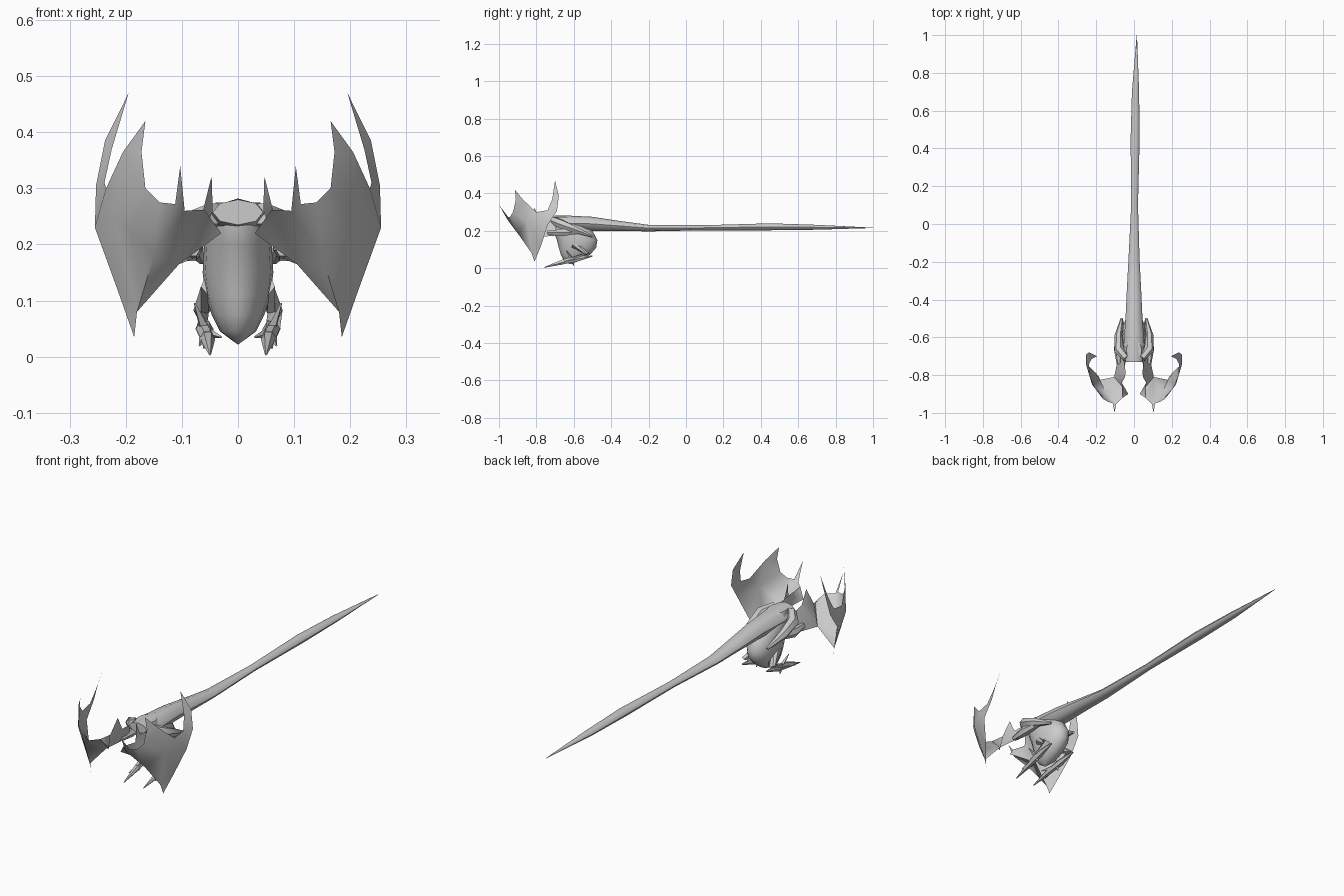
import bpy, bmesh, math
from mathutils import Vector

cube = bpy.data.objects.get("Cube")
if cube:
    bpy.data.objects.remove(cube)

GREY = (0.6, 0.6, 0.6, 1)
skin = bpy.data.materials.new("grey_skin")
skin.use_nodes = True
skin.diffuse_color = GREY
skin.node_tree.nodes["Principled BSDF"].inputs["Base Color"].default_value = GREY


def finish(name, bm, angle=50):
    bmesh.ops.recalc_face_normals(bm, faces=bm.faces)
    mesh = bpy.data.meshes.new(name)
    bm.to_mesh(mesh)
    bm.free()
    mesh.materials.append(skin)
    obj = bpy.data.objects.new(name, mesh)
    bpy.context.collection.objects.link(obj)
    bpy.ops.object.select_all(action="DESELECT")
    obj.select_set(True)
    bpy.context.view_layer.objects.active = obj
    bpy.ops.object.shade_smooth_by_angle(angle=math.radians(angle))
    return obj


def loft(name, rings, angle=50):
    """Bridge rings of points and cap both ends."""
    bm = bmesh.new()
    loops = [[bm.verts.new(p) for p in ring] for ring in rings]
    n = len(loops[0])
    for lower, upper in zip(loops, loops[1:]):
        for i in range(n):
            j = (i + 1) % n
            bm.faces.new((lower[i], lower[j], upper[j], upper[i]))
    bm.faces.new(loops[0])
    bm.faces.new(loops[-1])
    bmesh.ops.remove_doubles(bm, verts=bm.verts, dist=0.0004)
    return finish(name, bm, angle)


def circle(n):
    return [(math.cos(math.tau * i / n), math.sin(math.tau * i / n)) for i in range(n)]


def limb(name, side, points, sides=6):
    """Tapered limb through (position, radius) pairs."""
    pos = [Vector((side * p[0], p[1], p[2])) for p, r in points]
    rings = []
    for k, (p, r) in enumerate(points):
        along = (pos[min(k + 1, len(pos) - 1)] - pos[max(k - 1, 0)]).normalized()
        u = along.cross(Vector((0, 0, 1))).normalized()
        v = along.cross(u)
        rings.append([pos[k] + r * (c * u + s * v) for c, s in circle(sides)])
    return loft(name, rings)


def sheet(name, side, points, faces):
    """Thin membrane: lettered points, faces spelled by letters."""
    bm = bmesh.new()
    verts = {k: bm.verts.new((side * x, y, z)) for k, (x, y, z) in points.items()}
    for word in faces.split():
        bm.faces.new([verts[c] for c in word])
    return finish(name, bm, 60)


# Long back and tail: y, x centre, half width, bottom, top
TAIL = [(-.73, 0, .045, .235, .28), (-.64, 0, .055, .2, .282), (-.5, 0, .045, .2, .275),
        (-.35, 0, .038, .2, .252), (-.2, 0, .03, .197, .232), (.1, .003, .018, .203, .23),
        (.45, .006, .024, .203, .24), (.7, .008, .019, .206, .232), (1, .015, .001, .215, .217)]
loft("back_and_tail", [[(cx + w * c, y, (lo + hi) / 2 + (hi - lo) / 2 * s)
                        for c, s in circle(8)] for y, cx, w, lo, hi in TAIL])

# Hanging rounded body: z, y centre, half width, half depth
BODY = [(.275, -.67, .04, .055), (.235, -.635, .054, .09), (.2, -.605, .06, .105),
        (.15, -.582, .063, .108), (.11, -.58, .058, .1), (.075, -.59, .047, .08),
        (.045, -.605, .032, .05), (.022, -.62, .001, .001)]
loft("body", [[(w * c, y + d * s, z) for c, s in circle(16)] for z, y, w, d in BODY])

# Outer wing outline and two inner points
OUTER = dict(
    a=(.03, -.9, .22), b=(.06, -.92, .262), c=(.095, -.955, .26), d=(.103, -1, .34),
    e=(.112, -.95, .272), f=(.14, -.94, .275), g=(.165, -.925, .3), h=(.172, -.91, .365),
    i=(.165, -.915, .42), j=(.205, -.87, .365), k=(.235, -.8, .3), l=(.238, -.74, .31),
    m=(.225, -.715, .37), n=(.195, -.7, .47), o=(.237, -.68, .385), p=(.253, -.69, .305),
    q=(.255, -.74, .23), r=(.215, -.775, .12), s=(.185, -.81, .035), t=(.18, -.825, .08),
    u=(.105, -.81, .165), v=(.15, -.895, .18), w=(.222, -.85, .25))
OUTER_FACES = ("abu bcu cevu cde efv fgv ghj hij gjwv jkw klqw lpq "
               "lmp mno mop wqr wrtv rst tuv")

# Inner wing panel between the fold and the shoulder
INNER = dict(a=(.03, -.9, .22), b=(.06, -.92, .262), c=(.065, -.84, .25),
             d=(.047, -.81, .322), e=(.045, -.78, .26), f=(.055, -.7, .25),
             g=(.08, -.69, .175), h=(.105, -.81, .165))
INNER_FACES = "abc ach cde ceh efgh"

for side, label in ((1, "left"), (-1, "right")):
    sheet(label + "_outer_wing", side, OUTER, OUTER_FACES)
    sheet(label + "_inner_wing", side, INNER, INNER_FACES)

    # Shoulder sweeping back to a small elbow
    limb(label + "_upper_arm", side, [((.04, -.71, .255), .022), ((.08, -.665, .235), .026),
                                      ((.083, -.59, .205), .02), ((.065, -.5, .17), .006)])
    limb(label + "_forearm", side, [((.075, -.58, .195), .012), ((.085, -.66, .19), .022),
                                    ((.08, -.74, .19), .012)])

    # Bent leg, long foot and claws
    limb(label + "_leg", side, [((.045, -.6, .125), .022), ((.066, -.53, .08), .016),
                                ((.062, -.6, .05), .013), ((.055, -.66, .035), .012)])
    limb(label + "_foot", side, [((.062, -.5, .065), .003), ((.06, -.58, .05), .016),
                                 ((.054, -.67, .03), .013), ((.05, -.76, .004), .002)])
    for tip in ((.077, -.64, .095), (.068, -.7, .02), (.03, -.68, .035), (.06, -.6, .015)):
        limb(label + "_claw", side, [((.058, -.61, .045), .011), (tip, .002)], 4)
